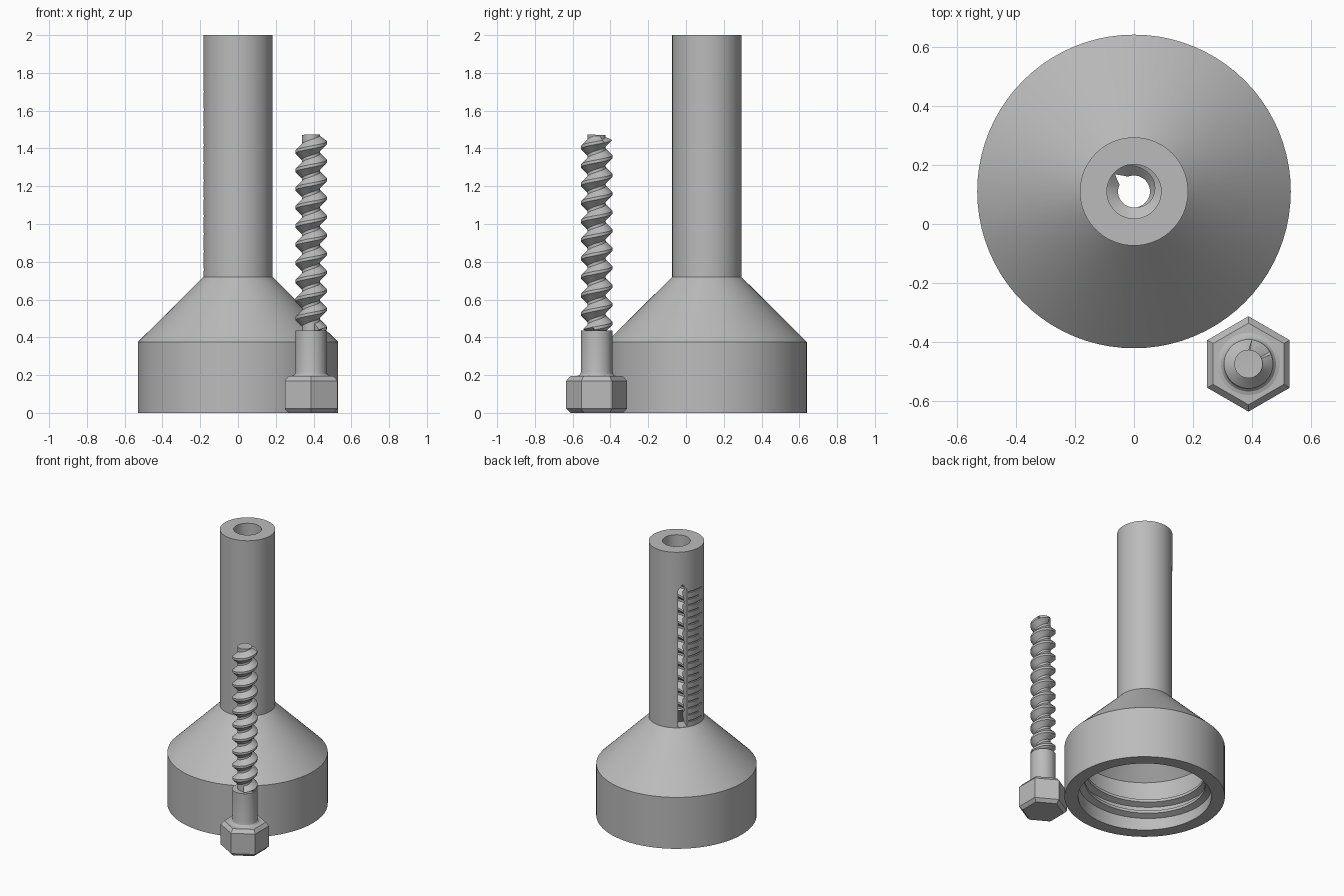
import bpy, bmesh, math
from mathutils import Matrix, Vector

if "Cube" in bpy.data.objects:
    bpy.data.objects.remove(bpy.data.objects["Cube"])

BODY = Vector((0, 0.11, 0))
SCREW = Vector((0.387, -0.473, 0))
PITCH = 0.098
SLOT = math.radians(138)

grey = bpy.data.materials.new("plain grey")
grey.diffuse_color = (0.5, 0.5, 0.5, 1)
grey.use_nodes = True
grey.node_tree.nodes["Principled BSDF"].inputs["Base Color"].default_value = grey.diffuse_color


def finish(bm, name, loc):
    bmesh.ops.recalc_face_normals(bm, faces=bm.faces)
    me = bpy.data.meshes.new(name)
    bm.to_mesh(me)
    bm.free()
    me.materials.append(grey)
    ob = bpy.data.objects.new(name, me)
    ob.location = loc
    bpy.context.collection.objects.link(ob)
    return ob


def select(ob):
    bpy.ops.object.select_all(action='DESELECT')
    ob.select_set(True)
    bpy.context.view_layer.objects.active = ob


def smooth(ob):
    select(ob)
    bpy.ops.object.shade_smooth_by_angle(angle=math.radians(28))


def lathe(name, profile, loc, n):
    """Closed solid of revolution; the profile starts and ends on the axis."""
    bm = bmesh.new()
    rings = []
    for r, z in profile:
        if r == 0:
            rings.append([bm.verts.new((0, 0, z))] * n)
        else:
            rings.append([bm.verts.new((r * math.cos(2 * math.pi * j / n),
                                        r * math.sin(2 * math.pi * j / n), z)) for j in range(n)])
    for a, b in zip(rings, rings[1:]):
        for j in range(n):
            k = (j + 1) % n
            bm.faces.new(list(dict.fromkeys((a[j], a[k], b[k], b[j]))))
    return finish(bm, name, loc)


def threaded_rod(name, core, crest, z0, z1, margin, crest_z, loc, n=48):
    """Closed rod with a right-hand thread that runs out near both ends."""
    us, rs = (0, 0.16, 0.5, 0.66), (core, core, crest, crest)
    per = len(us)
    turns = math.ceil((z1 - z0) / PITCH) + 5
    start = crest_z - 0.58 * PITCH
    start -= math.ceil((start - z0) / PITCH + 2) * PITCH
    bm = bmesh.new()
    cols = []
    for j in range(n):
        a = 2 * math.pi * j / n
        col = []
        for i in range(per * turns):
            z = start + PITCH * (j / n + i // per + us[i % per])
            r = rs[i % per] if z0 + margin < z < z1 - margin else core
            # rows beyond the ends are squeezed into a thin rim
            z = z0 - 0.02 * (z0 - z) if z < z0 else z1 + 0.02 * (z - z1) if z > z1 else z
            col.append(bm.verts.new((r * math.cos(a), r * math.sin(a), z)))
        cols.append(col)
    for j in range(n):
        a = cols[j]
        b = cols[j + 1] if j < n - 1 else cols[0][per:]
        for i in range(min(len(a), len(b)) - 1):
            bm.faces.new((a[i], b[i], b[i + 1], a[i + 1]))
    # fan caps
    rim = [e for e in bm.edges if e.is_boundary]
    lo, hi = bm.verts.new((0, 0, z0 - 0.004)), bm.verts.new((0, 0, z1 + 0.004))
    for e in rim:
        bm.faces.new((*e.verts, lo if e.verts[0].co.z < (z0 + z1) / 2 else hi))
    bmesh.ops.triangulate(bm, faces=bm.faces)
    return finish(bm, name, loc)


def cut(ob, cutter):
    cutter.hide_render = True
    mod = ob.modifiers.new("cut", 'BOOLEAN')
    mod.operation, mod.solver, mod.object = 'DIFFERENCE', 'EXACT', cutter
    select(ob)
    bpy.ops.object.modifier_apply(modifier=mod.name)
    bpy.data.objects.remove(cutter)


# funnel-shaped cap with tall tube
body = lathe("cap_and_tube", [(0, 0.725), (0.09, 0.725), (0.44, 0.36), (0.44, 0), (0.53, 0),
                              (0.53, 0.375), (0.183, 0.72), (0.183, 2), (0, 2)], BODY, 80)

# threaded bore, then the plain bore above it
cut(body, threaded_rod("bore_thread_cutter", 0.054, 0.0915, 0.62, 1.79, 0, 1.74, BODY))
cut(body, lathe("bore_cutter", [(0, 1.76), (0.054, 1.76), (0.0917, 1.778),
                                (0.0917, 2.1), (0, 2.1)], BODY, 48))

# side slot with a pointed top
bm = bmesh.new()
w = 0.03
side = [bm.verts.new((0.02, y, z)) for y, z in
        ((-w, 0.722), (w, 0.722), (w, 1.72), (0, 1.765), (-w, 1.72))]
out = bmesh.ops.extrude_face_region(bm, geom=[bm.faces.new(side)])
bmesh.ops.translate(bm, vec=(0.25, 0, 0),
                    verts=[v for v in out["geom"] if isinstance(v, bmesh.types.BMVert)])
bmesh.ops.rotate(bm, matrix=Matrix.Rotation(SLOT, 3, 'Z'), verts=bm.verts)
cut(body, finish(bm, "slot_cutter", BODY))

# engraved graduation marks beside the slot
bm = bmesh.new()
for k in range(21):
    z = 0.76 + 0.047 * k
    span = math.radians(38 if k % 2 == 0 else 27)
    rings = []
    for s in range(7):
        a = SLOT + math.radians(13) + span * s / 6
        rings.append([bm.verts.new((r * math.cos(a), r * math.sin(a), z + h))
                      for r, h in ((0.174, -0.005), (0.195, -0.005), (0.195, 0.005), (0.174, 0.005))])
    for p, q in zip(rings, rings[1:]):
        for i in range(4):
            bm.faces.new((p[i], p[i - 1], q[i - 1], q[i]))
    bm.faces.new(rings[0])
    bm.faces.new(rings[-1])
cut(body, finish(bm, "mark_cutter", BODY))
smooth(body)

# thread ridge inside the cap
bm = bmesh.new()
rings = []
steps, turns = 144, 2
for s in range(steps + 1):
    a = 2 * math.pi * turns * s / steps
    d = 0.04 * min(1, s / 6, (steps - s) / 6)
    z = 0.06 + 0.085 * turns * s / steps
    rings.append([bm.verts.new((r * math.cos(a), r * math.sin(a), z + h)) for r, h in
                  ((0.445, -0.028), (0.438 - d, -0.01), (0.438 - d, 0.01), (0.445, 0.028))])
for p, q in zip(rings, rings[1:]):
    for i in range(4):
        bm.faces.new((p[i], p[i - 1], q[i - 1], q[i]))
bm.faces.new(rings[0])
bm.faces.new(rings[-1])
smooth(finish(bm, "cap_thread", BODY))

# hexagonal screw head with chamfered rims
head = lathe("screw_head", [(0, 0), (0.138, 0), (0.161, 0.022), (0.161, 0.17),
                            (0.138, 0.195), (0, 0.195)], SCREW, 6)
head.data.transform(Matrix.Rotation(math.pi / 6, 4, 'Z'))

# plain shank with a small fillet at the head
smooth(lathe("screw_shank", [(0, 0.18), (0.105, 0.18), (0.105, 0.195), (0.093, 0.199), (0.086, 0.207),
                             (0.083, 0.22), (0.083, 0.435), (0, 0.435)], SCREW, 48))

# threaded part of the screw
smooth(threaded_rod("screw_thread", 0.048, 0.083, 0.42, 1.466, 0.02, 1.43, SCREW))
